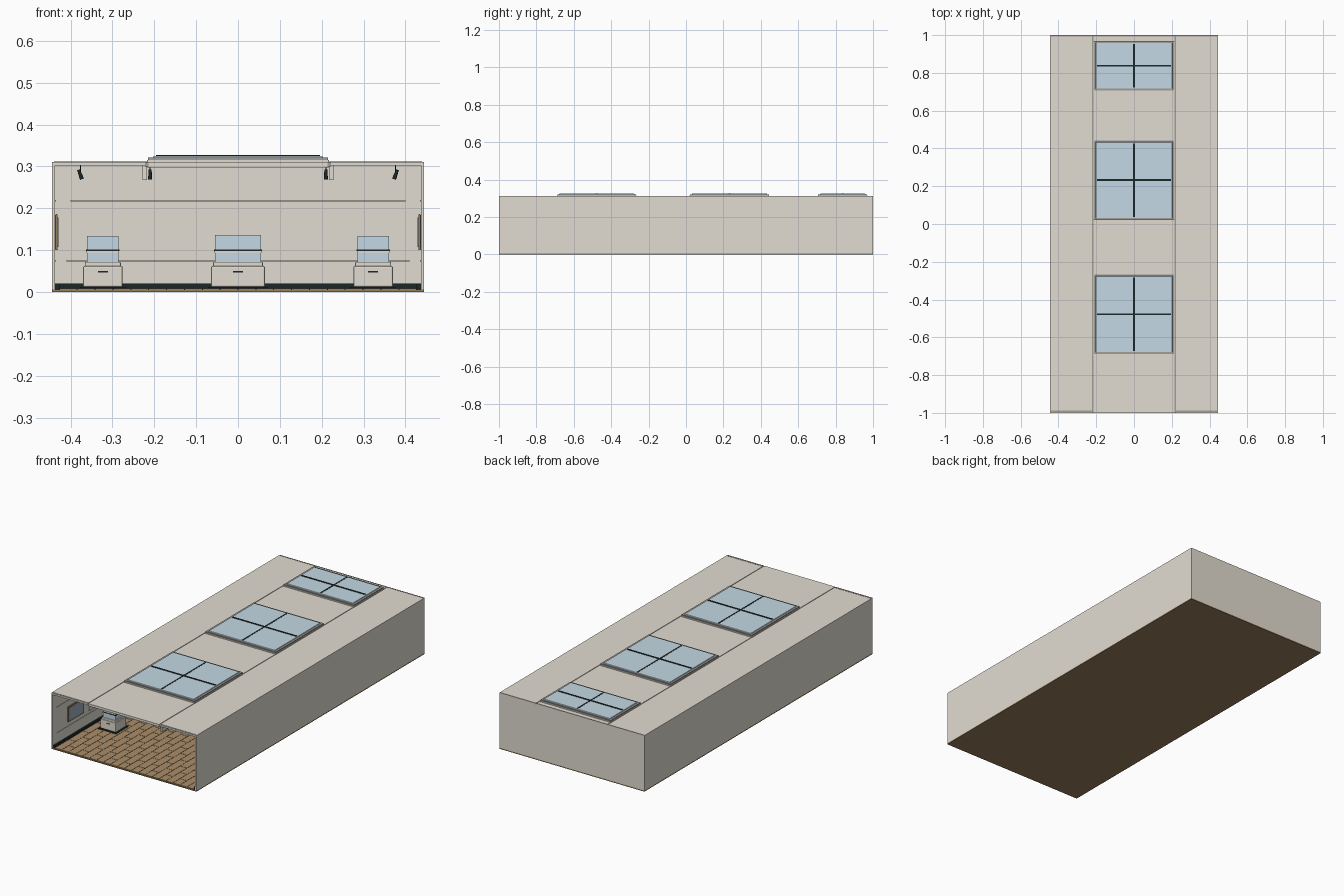
import bpy, bmesh, math
from mathutils import Matrix, Vector

if "Cube" in bpy.data.objects:
    bpy.data.objects.remove(bpy.data.objects["Cube"])


def mat(name, r, g, b):
    m = bpy.data.materials.new(name)
    m.diffuse_color = (r, g, b, 1)
    m.use_nodes = True
    m.node_tree.nodes["Principled BSDF"].inputs["Base Color"].default_value = m.diffuse_color
    return m


WALL = mat("warm white plaster", 0.76, 0.72, 0.64)
GLASS = mat("pale blue glass", 0.55, 0.69, 0.78)
WOOD = mat("tan wood", 0.40, 0.265, 0.135)
BROWN = mat("brown wood base", 0.31, 0.205, 0.105)
DARK = mat("dark metal", 0.012, 0.02, 0.022)
FRAME = mat("grey frame", 0.36, 0.345, 0.31)
GILT = mat("brown picture frame", 0.31, 0.205, 0.11)
ART = mat("picture blue grey", 0.34, 0.42, 0.50)


def obj(name, bm, m):
    me = bpy.data.meshes.new(name)
    bm.to_mesh(me)
    bm.free()
    me.materials.append(m)
    o = bpy.data.objects.new(name, me)
    bpy.context.collection.objects.link(o)
    return o


def add_box(bm, x0, x1, y0, y1, z0, z1):
    c = Vector((x0 + x1, y0 + y1, z0 + z1)) / 2
    s = (x1 - x0, y1 - y0, z1 - z0, 1)
    bmesh.ops.create_cube(bm, size=1, matrix=Matrix.Translation(c) @ Matrix.Diagonal(s))


def boxes(name, m, *dims, bevel=0):
    bm = bmesh.new()
    for d in dims:
        add_box(bm, *d)
    o = obj(name, bm, m)
    if bevel:
        b = o.modifiers.new("bevel", "BEVEL")
        b.width, b.segments = bevel, 2
    return o


def both(x0, x1, *rest):
    """The same box on the right and on the left."""
    return [(x0, x1, *rest), (-x1, -x0, *rest)]


def tapered(name, m, cx, cy, z0, z1, hx0, hy0, hx1, hy1):
    """Box whose top has a different size from its bottom."""
    bm = bmesh.new()
    add_box(bm, -1, 1, -1, 1, 0, 1)
    for v in bm.verts:
        top = v.co.z > 0.5
        v.co = (cx + v.co.x * (hx1 if top else hx0),
                cy + v.co.y * (hy1 if top else hy0), z1 if top else z0)
    return obj(name, bm, m)


def ring(x, y0, y1, t, z0, z1):
    """Four bars making a rectangular frame, half width x."""
    return both(x - t, x, y0, y1, z0, z1) + [
        (-x + t, x - t, y0, y0 + t, z0, z1), (-x + t, x - t, y1 - t, y1, z0, z1)]


# Floor slab, dark underlay and staggered boards
boxes("floor_slab", BROWN, (-0.445, 0.445, -1, 1, 0, 0.006))
boxes("floor_underlay", DARK, (-0.436, 0.436, -0.994, 0.99, 0.006, 0.0075))
bm = bmesh.new()
bw, bl, gap = 0.0427, 0.124, 0.0012
for i in range(20):
    x0 = -0.427 + i * bw
    y = -0.998 - (bl / 2 if i % 2 else 0)
    while y < 0.99:
        a, b = max(y, -0.998), min(y + bl, 0.99)
        if b - a > 0.01:
            add_box(bm, x0 + gap, x0 + bw - gap, a + gap, b - gap, 0.006, 0.0085)
        y += bl
obj("floor_boards", bm, WOOD)

# Walls
boxes("side_walls", WALL, *both(0.437, 0.445, -1, 1, 0.006, 0.308))
boxes("back_wall", WALL, (-0.445, 0.445, 0.99, 1, 0.006, 0.308))
boxes("skirting", DARK, *both(0.427, 0.437, -0.995, 0.99, 0.006, 0.02),
      (-0.427, 0.427, 0.98, 0.99, 0.006, 0.02))
boxes("wall_mouldings", WALL, (-0.40, 0.40, 0.985, 0.99, 0.216, 0.22),
      (-0.41, 0.41, 0.985, 0.99, 0.073, 0.077),
      *both(0.4345, 0.437, -0.96, 0.96, 0.216, 0.22),
      *both(0.4345, 0.437, -0.96, 0.96, 0.073, 0.077))

# Ceiling: two side slabs, their lips, the middle panels
boxes("side_ceilings", WALL, *both(0.222, 0.445, -1, 1, 0.302, 0.311))
boxes("ceiling_edge_trim", FRAME, *both(0.222, 0.44, -0.996, -0.988, 0.309, 0.312),
      *both(0.214, 0.222, -1, 1, 0.30, 0.309),
      (-0.44, 0.44, 0.993, 0.999, 0.309, 0.312))
boxes("ceiling_lips", WALL, *both(0.217, 0.228, -0.99, 0.99, 0.268, 0.303))
lights = [(-0.69, -0.265), (0.02, 0.445), (0.705, 0.97)]
edges = [-1] + [v for p in lights for v in p] + [1]
boxes("middle_ceiling_panels", WALL,
      *[(-0.215, 0.215, edges[i], edges[i + 1], 0.298, 0.311) for i in range(0, 8, 2)])

# Skylights: curb, raised frame, pane and glazing bars
for y0, y1 in lights:
    cy, hy = (y0 + y1) / 2, (y1 - y0) / 2
    boxes("skylight_curb", WALL, *ring(0.217, y0, y1, 0.012, 0.298, 0.316))
    boxes("skylight_frame", FRAME, *ring(0.215, y0 + 0.002, y1 - 0.002, 0.012, 0.315, 0.321))
    tapered("skylight_pane", GLASS, 0, cy, 0.316, 0.3245, 0.206, hy - 0.009, 0.202, hy - 0.013)
    boxes("skylight_bars", DARK, (-0.196, 0.196, cy - 0.0045, cy + 0.0045, 0.322, 0.327),
          (-0.0045, 0.0045, y0 + 0.018, y1 - 0.018, 0.322, 0.3252))


def display_case(x, y, hx, hy, top):
    """Pedestal with plinth, glass case, metal band and label."""
    boxes("pedestal_plinth", DARK, (x - hx - 0.008, x + hx + 0.008, y - hy - 0.008,
                                    y + hy + 0.008, 0.008, 0.012))
    boxes("pedestal_body", WALL, (x - hx, x + hx, y - hy, y + hy, 0.012, 0.062), bevel=0.003)
    boxes("pedestal_top", WALL, (x - hx + 0.004, x + hx - 0.004, y - hy + 0.004,
                                 y + hy - 0.004, 0.058, 0.072), bevel=0.003)
    gx, gy = hx - 0.009, hy - 0.009
    boxes("glass_case", GLASS, (x - gx, x + gx, y - gy, y + gy, 0.07, top))
    boxes("case_band", DARK, (x - gx - 0.002, x + gx + 0.002, y - gy - 0.002,
                              y + gy + 0.002, 0.098, 0.102))
    boxes("case_shelf", WALL, (x - gx - 0.001, x + gx + 0.001, y - gy - 0.001,
                               y + gy + 0.001, 0.093, 0.098))
    boxes("pedestal_label", DARK, (x - 0.012, x + 0.012, y - hy - 0.002, y - hy, 0.047, 0.05))


for y in (-0.63, -0.03, 0.57):
    for s in (-1, 1):
        display_case(s * 0.323, y, 0.047, 0.047, 0.134)
for y in (-0.3, 0.27):
    display_case(0, y, 0.064, 0.064, 0.136)

# Pictures along both side walls
for y in (-0.8, -0.4, 0.0, 0.4, 0.8):
    boxes("picture_frame", GILT, *both(0.431, 0.437, y - 0.07, y + 0.07, 0.1, 0.186), bevel=0.002)
    boxes("picture_canvas", ART, *both(0.4295, 0.431, y - 0.062, y + 0.062, 0.108, 0.178))

# Spotlights under the ceiling
for y in (-0.8, -0.4, 0.0, 0.4, 0.8):
    for s in (-1, 1):
        for x, tilt in ((0.377, -20), (0.21, 0)):
            bm = bmesh.new()
            m = Matrix.Translation((s * x, y, 0.281)) @ Matrix.Rotation(
                -s * math.radians(tilt), 4, "Y")
            bmesh.ops.create_cone(bm, cap_ends=True, segments=12, radius1=0.005,
                                  radius2=0.0035, depth=0.024, matrix=m)
            add_box(bm, s * x - 0.0012, s * x + 0.0012, y - 0.0012, y + 0.0012, 0.285, 0.303)
            obj("spotlight", bm, DARK)
